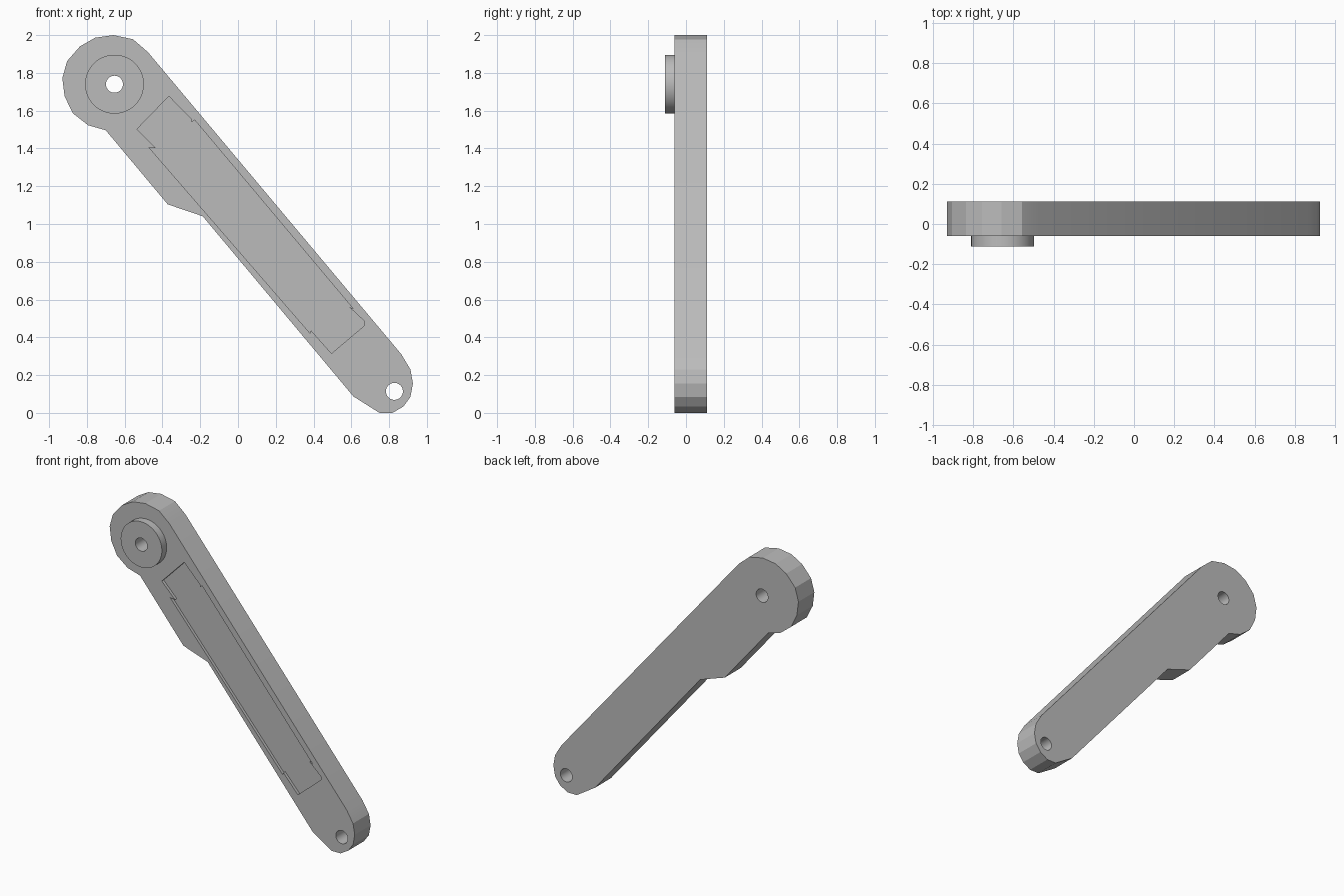
import bpy, bmesh, math
from mathutils import Matrix, Vector

cube = bpy.data.objects.get("Cube")
if cube:
    bpy.data.objects.remove(cube)

grey = bpy.data.materials.new("mid grey")
grey.use_nodes = True
colour = (0.5, 0.5, 0.5, 1)
grey.diffuse_color = colour
grey.node_tree.nodes["Principled BSDF"].inputs["Base Color"].default_value = colour

FRONT, BACK = -0.06, 0.112
PIVOT, TIP = (-0.654, 1.74), (0.828, 0.114)


def finish(name, bm):
    bmesh.ops.recalc_face_normals(bm, faces=bm.faces)
    mesh = bpy.data.meshes.new(name)
    bm.to_mesh(mesh)
    bm.free()
    mesh.materials.append(grey)
    obj = bpy.data.objects.new(name, mesh)
    bpy.context.collection.objects.link(obj)
    return obj


def slab(name, outline, y0, y1):
    """Extrude an (x, z) outline along y."""
    bm = bmesh.new()
    face = bm.faces.new([bm.verts.new((x, y0, z)) for x, z in outline])
    new = bmesh.ops.extrude_face_region(bm, geom=[face])["geom"]
    verts = [v for v in new if isinstance(v, bmesh.types.BMVert)]
    bmesh.ops.translate(bm, verts=verts, vec=Vector((0, y1 - y0, 0)))
    return finish(name, bm)


def disc(name, centre, radius, y0, y1, sides=48):
    ring = [(centre[0] + radius * math.cos(math.tau * i / sides),
             centre[1] + radius * math.sin(math.tau * i / sides)) for i in range(sides)]
    return slab(name, ring, y0, y1)


def cut(target, cutter):
    """Subtract the cutter, then discard it."""
    cutter.hide_render = True
    mod = target.modifiers.new("cut", 'BOOLEAN')
    mod.operation, mod.solver, mod.object = 'DIFFERENCE', 'EXACT', cutter
    bpy.context.view_layer.objects.active = target
    bpy.ops.object.modifier_apply(modifier=mod.name)
    bpy.data.objects.remove(cutter)


def smooth(obj, degrees):
    bpy.ops.object.select_all(action='DESELECT')
    obj.select_set(True)
    bpy.context.view_layer.objects.active = obj
    bpy.ops.object.shade_smooth_by_angle(angle=math.radians(degrees))


# Arm: faceted head, side bulge and rounded tip
arm = slab("arm", [
    (-0.477, 1.91), (-0.556, 1.978), (-0.66, 2.0), (-0.757, 1.986), (-0.837, 1.94),
    (-0.905, 1.862), (-0.93, 1.772), (-0.918, 1.676), (-0.874, 1.586), (-0.794, 1.523),
    (-0.70, 1.496), (-0.372, 1.104), (-0.187, 1.041), (0.611, 0.087), (0.749, 0.0),
    (0.818, 0.0), (0.876, 0.034), (0.913, 0.085), (0.926, 0.156), (0.913, 0.23),
    (0.865, 0.31)], FRONT, BACK)

# Shallow notched recess along the front
cut(arm, slab("recess_cutter", [
    (-0.366, 1.676), (-0.245, 1.553), (-0.247, 1.539), (-0.229, 1.55), (0.611, 0.55),
    (0.585, 0.564), (0.67, 0.485), (0.67, 0.463), (0.495, 0.315), (0.386, 0.437),
    (0.382, 0.421), (-0.472, 1.406), (-0.435, 1.401), (-0.535, 1.502)],
    FRONT - 0.05, FRONT + 0.02))

# Pivot boss on the front of the head
boss = disc("pivot_boss", PIVOT, 0.156, -0.112, FRONT)

# Through holes
for target, centre in ((arm, PIVOT), (arm, TIP), (boss, PIVOT)):
    cut(target, disc("hole_cutter", centre, 0.045, -0.3, 0.3))

smooth(arm, 10)
smooth(boss, 30)
